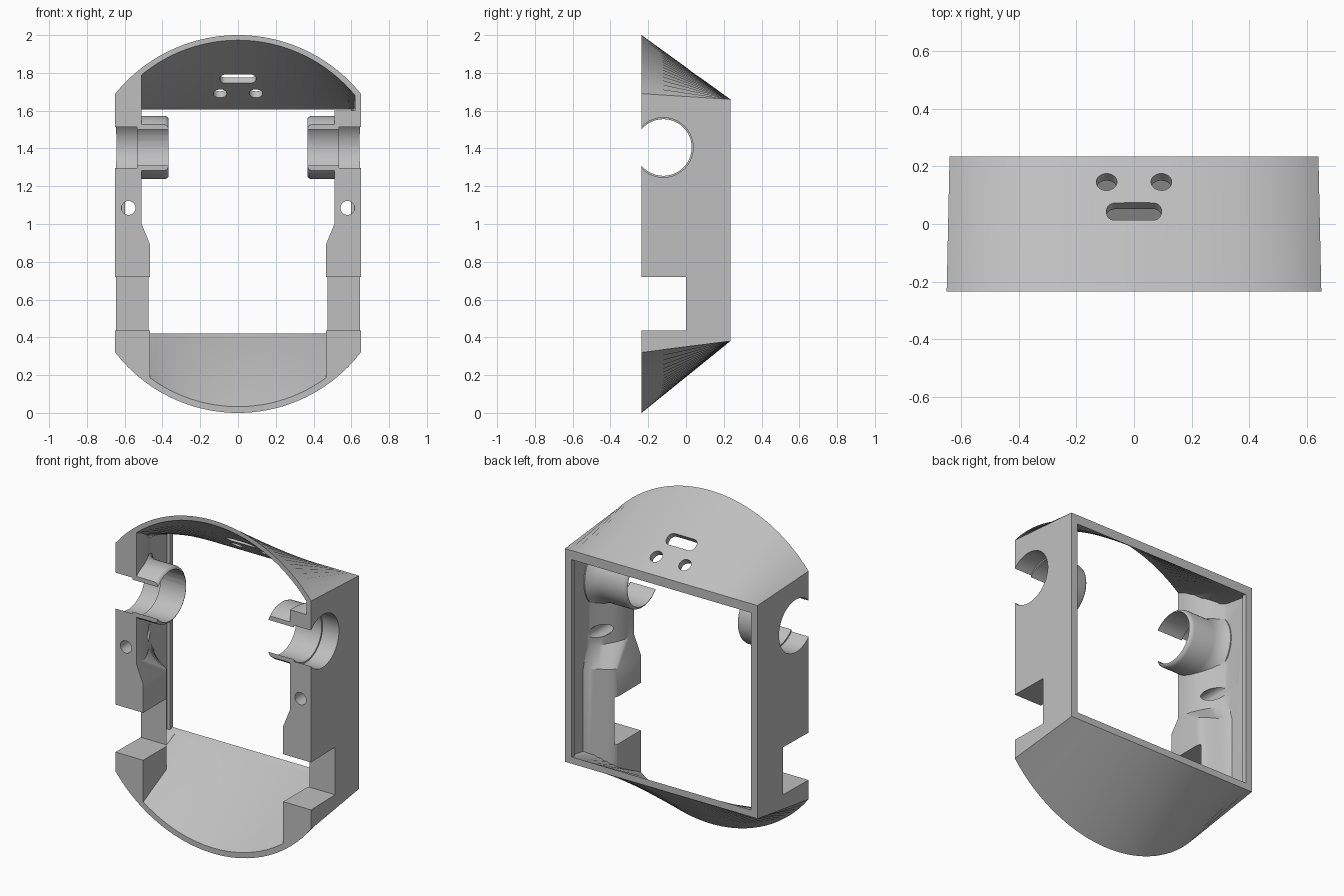
import bpy, bmesh, math
from mathutils import Matrix, Vector

if "Cube" in bpy.data.objects:
    bpy.data.objects.remove(bpy.data.objects["Cube"])

grey = bpy.data.materials.new("plain grey")
grey.use_nodes = True
colour = (0.52, 0.52, 0.52, 1)
grey.diffuse_color = colour
grey.node_tree.nodes["Principled BSDF"].inputs["Base Color"].default_value = colour


def finish(name, bm):
    bmesh.ops.recalc_face_normals(bm, faces=bm.faces[:])
    mesh = bpy.data.meshes.new(name)
    bm.to_mesh(mesh)
    bm.free()
    mesh.materials.append(grey)
    ob = bpy.data.objects.new(name, mesh)
    bpy.context.collection.objects.link(ob)
    return ob


def loft(name, rings):
    bm = bmesh.new()
    loops = [[bm.verts.new(p) for p in ring] for ring in rings]
    for a, b in zip(loops, loops[1:]):
        for i in range(len(a)):
            j = (i + 1) % len(a)
            bm.faces.new((a[i], a[j], b[j], b[i]))
    bm.faces.new(loops[0])
    bm.faces.new(loops[-1])
    return finish(name, bm)


def box(name, centre, size, matrix=Matrix(), bevel=0):
    bm = bmesh.new()
    bmesh.ops.create_cube(bm, size=1, matrix=Matrix.Diagonal((*size, 1)))
    if bevel:
        edges = [e for e in bm.edges
                 if abs(e.verts[0].co.z - e.verts[1].co.z) > 0.01]
        bmesh.ops.bevel(bm, geom=edges, offset=bevel, segments=6,
                        profile=0.5, affect='EDGES')
    bm.transform(Matrix.Translation(centre) @ matrix)
    return finish(name, bm)


def lathe(name, stations, origin, axis, sides=56):
    """Round solid from (distance, radius) stations along an axis."""
    turn = Vector(axis).to_track_quat('Z', 'Y').to_matrix()
    rings = []
    for d, r in stations:
        rings.append([Vector(origin) + turn @ Vector(
            (r * math.cos(a), r * math.sin(a), d))
            for a in (2 * math.pi * i / sides for i in range(sides))])
    return loft(name, rings)


def boolean(target, tool, operation='DIFFERENCE'):
    mod = target.modifiers.new("cut", 'BOOLEAN')
    mod.operation = operation
    mod.solver = 'EXACT'
    mod.object = tool
    bpy.context.view_layer.objects.active = target
    bpy.ops.object.modifier_apply(modifier=mod.name)
    bpy.data.objects.remove(tool)


def section(y, w, low, high, sag_low, sag_high, n=40):
    """Rectangle whose top and bottom bulge out as circular arcs."""
    def arc(x, sag):
        if sag < 1e-4:
            return 0
        r = (w * w + sag * sag) / (2 * sag)
        return math.sqrt(max(r * r - x * x, 0)) - (r - sag)
    xs = [-w + 2 * w * i / n for i in range(n + 1)]
    top = [(x, y, high + arc(x, sag_high)) for x in xs]
    return top + [(x, y, low - arc(x, sag_low)) for x in reversed(xs)]


FRONT, BACK = -0.235, 0.235

# Outer form: arched front edge running to a rectangular back
body = loft("housing", [section(FRONT, 0.65, 0.32, 1.69, 0.32, 0.31),
                        section(BACK, 0.64, 0.38, 1.66, 0, 0)])

# Cavity, with a narrow lip round the back opening
inner_front = (0.335, 1.68, 0.302, 0.293)
inner_back = (0.42, 1.605, 0, 0)


def inner(t):
    return [a + (b - a) * t for a, b in zip(inner_front, inner_back)]


void = loft("cavity", [section(-0.3, 0.62, *inner_front),
                       section(FRONT, 0.62, *inner_front),
                       section(0.205, 0.615, *inner(0.94)),
                       section(0.207, 0.597, *inner(0.942)),
                       section(BACK, 0.597, *inner_back),
                       section(0.3, 0.597, *inner_back)])


def wall_outline(side, z, face, start, end):
    """Thick front column easing back into the thin side wall."""
    pts = [(0.75, -0.35), (face, -0.35)]
    for i in range(13):
        t = i / 12
        ease = t * t * (3 - 2 * t)
        pts.append((face + (0.63 - face) * ease, start + (end - start) * t))
    pts.append((0.75, end))
    return [(side * x, y, z) for x, y in pts]


HUB_Y, HUB_Z = -0.12, 1.405
for side, top in ((-1, 2.2), (1, 1.6)):
    lower, upper = (0.465, -0.02, 0.12), (0.51, -0.19, 0.12)
    column = loft("column", [wall_outline(side, -0.1, *lower),
                             wall_outline(side, 0.89, *lower),
                             wall_outline(side, 1.0, *upper),
                             wall_outline(side, top, *upper)])
    boolean(void, column)
    # Bearing collar with a rounded rim and a flared root
    collar = lathe("collar", [(0.367, 0.15), (0.37, 0.157), (0.377, 0.164),
                              (0.39, 0.168), (0.53, 0.168), (0.56, 0.175),
                              (0.59, 0.19), (0.61, 0.21), (0.7, 0.21)],
                   (0, HUB_Y, HUB_Z), (side, 0, 0))
    boolean(void, collar)

boolean(body, void)

for side in (-1, 1):
    # Stepped bearing bore
    boolean(body, lathe("bore", [(0.3, 0.15), (0.535, 0.15), (0.536, 0.158),
                                 (0.8, 0.158)],
                        (0, HUB_Y, HUB_Z), (side, 0, 0)))
    # Screw hole and its access channel
    boolean(body, lathe("screw_hole", [(0, 0.037), (0.5, 0.037)],
                        (side * 0.58, -0.35, 1.085), (0, 1, 0), 32))
    # Side notch
    boolean(body, box("notch", (side * 0.65, -0.25, 0.578), (0.5, 0.5, 0.285)))

# Rounded slot and two round holes square to the sloping roof
slope = math.atan2(0.34, 0.47)
normal = Vector((0, math.sin(slope), math.cos(slope)))
boolean(body, box("slot", (0, 0.038, 1.79), (0.19, 0.074, 0.24),
                  Matrix.Rotation(-slope, 4, 'X'), 0.03))
for x in (-0.095, 0.095):
    boolean(body, lathe("roof_hole", [(-0.12, 0.036), (0.12, 0.036)],
                        (x, 0.142, 1.718), normal, 32))

bpy.ops.object.select_all(action='DESELECT')
body.select_set(True)
bpy.context.view_layer.objects.active = body
bpy.ops.object.shade_smooth_by_angle(angle=math.radians(30))
